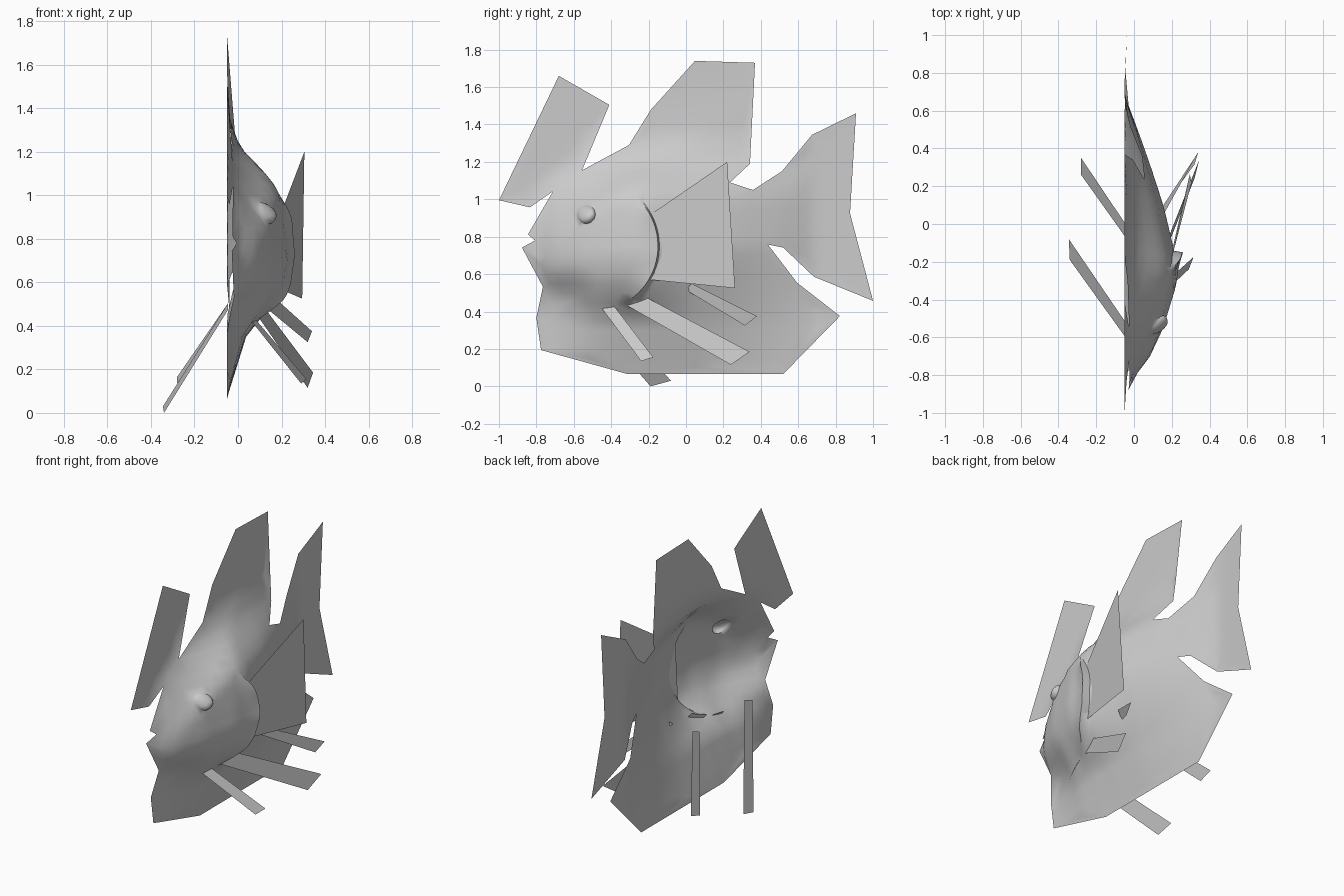
import bpy, bmesh, math
from mathutils import Vector
from mathutils.geometry import delaunay_2d_cdt, intersect_point_line

if "Cube" in bpy.data.objects:
    bpy.data.objects.remove(bpy.data.objects["Cube"])

grey = bpy.data.materials.new("plain grey")
grey.diffuse_color = (0.6, 0.6, 0.6, 1)
grey.use_nodes = True
grey.node_tree.nodes["Principled BSDF"].inputs["Base Color"].default_value = grey.diffuse_color


def add_object(name, verts, faces):
    mesh = bpy.data.meshes.new(name)
    mesh.from_pydata(verts, [], faces)
    mesh.materials.append(grey)
    obj = bpy.data.objects.new(name, mesh)
    bpy.context.collection.objects.link(obj)
    return obj


def clamp(t):
    return min(1.0, max(0.0, t))


def lerp_table(table, t):
    for (a, va), (b, vb) in zip(table, table[1:]):
        if t <= b:
            return va + (vb - va) * clamp((t - a) / (b - a))
    return table[-1][1]


# bulge of the flank along its length, and over its height at head and rear
LENGTH = [(-1, 0), (-.87, .03), (-.8, .06), (-.7, .135), (-.55, .205), (-.32, .275), (-.2, .28),
          (-.1, .255), (.1, .205), (.3, .14), (.5, .07), (.68, 0)]
UPPER = [(.82, .96), (.94, .9), (1.03, .83), (1.12, .57), (1.22, .25), (1.35, .07), (1.65, 0)]
HEAD = [(.07, 0), (.35, .3), (.45, .6), (.53, .81), (.6, .93), (.7, 1)] + UPPER
REAR = [(.07, 0), (.35, .38), (.53, .7), (.65, .89), (.75, 1)] + UPPER
GILL, GILL_R = Vector((-.5, .75)), .35
EYE, EYE_R = Vector((-.535, .92)), .05


def depth(y, z):
    p = Vector((y, z))
    rear = clamp((y + .25) / .3)
    x = lerp_table(LENGTH, y) * (lerp_table(HEAD, z) * (1 - rear) + lerp_table(REAR, z) * rear)
    brow = (1.043 + (y + .711) * .72 - z) * .81        # distance below the front fin root
    x *= clamp((brow + .08) / .3)
    chin = clamp((.62 - z) / .15)                      # throat thins towards the front edge
    x *= 1 - chin * (1 - clamp((y + .78) / .3))
    d = p - GILL
    a = math.degrees(math.atan2(d.y, d.x))
    if d.length <= GILL_R + .002 and -65 < a < 48:     # flared rear of the gill cover
        x += .045 * (d.length / GILL_R) ** 7 * clamp((a + 65) / 25) * clamp((48 - a) / 25)
    e = (p - EYE).length / EYE_R                       # eye swelling
    if e < 1:
        x += .035 * math.sqrt(1 - e * e)
    return x - .05 + .012 * clamp((y - .75) / .25)


# body with tail and unpaired fins: one open shell, outlined in side view
outline = [(-.68, 1.66), (-.41, 1.505), (-.556, 1.155), (-.305, 1.29), (-.187, 1.48),
           (.048, 1.74), (.369, 1.73), (.342, 1.19), (.235, 1.09), (.358, 1.05),
           (.513, 1.15), (.674, 1.345), (.909, 1.46), (.877, .925), (1, .457),
           (.684, .586), (.519, .742), (.438, .758), (.594, .554), (.823, .376),
           (.519, .065), (-.31, .065), (-.775, .194), (-.80, .366), (-.765, .532),
           (-.877, .742), (-.807, .78), (-.845, .812), (-.711, 1.043),
           (-.834, .957), (-1, .995)]
n = len(outline)
pts = [Vector(p) for p in outline]
edges = [(i, (i + 1) % n) for i in range(n)]


def near_outline(p):
    for i, j in edges[:n]:
        q, t = intersect_point_line(p, pts[i], pts[j])
        q = pts[i].lerp(pts[j], clamp(t))
        if (p - q.to_2d()).length < .018:
            return True
    return False


# gill edge: two close arcs make a crisp step
for r in (GILL_R, GILL_R + .008):
    start = len(pts)
    for i in range(25):
        a = math.radians(-65 + 113 * i / 24)
        pts.append(GILL + Vector((math.cos(a), math.sin(a))) * r)
    edges += [(start + i, start + i + 1) for i in range(24)]
# eye rings
pts.append(EYE.copy())
for k in (.4, .75, .93, 1.03):
    for i in range(12):
        a = math.tau * i / 12
        pts.append(EYE + Vector((math.cos(a), math.sin(a))) * EYE_R * k)
# inner points, kept clear of the outline, the gill edge and the eye
for i in range(-19, 20):
    for j in range(2, 35):
        p = Vector((i * .05 + (j % 2) * .025, j * .05))
        if (abs((p - GILL).length - GILL_R - .004) > .018
                and (p - EYE).length > EYE_R + .015 and not near_outline(p)):
            pts.append(p)
flat, _, tris, *_ = delaunay_2d_cdt(pts, edges, [list(range(n))], 1, 1e-5)
used = sorted({i for t in tris for i in t})
index = {old: new for new, old in enumerate(used)}
body = add_object("body_shell",
                  [(depth(*flat[i]), flat[i].x, flat[i].y) for i in used],
                  [[index[i] for i in t] for t in tris])
bm = bmesh.new()
bm.from_mesh(body.data)
for f in bm.faces:
    f.normal_update()
    if f.normal.x < 0:
        f.normal_flip()
bm.to_mesh(body.data)
bm.free()
bpy.context.view_layer.objects.active = body
body.select_set(True)
bpy.ops.object.shade_smooth_by_angle(angle=math.radians(55))

# flat paired fins, each a single thin quad
fins = {
    "side_fin": [(.2, -.18, .925), (.19, -.19, .57), (.295, .262, .525), (.305, .22, 1.2)],
    "front_belly_ray": [(.055, -.46, .43), (.29, -.24, .135), (.315, -.175, .155), (.08, -.385, .43)],
    "middle_belly_ray": [(.09, -.34, .446), (.32, .24, .115), (.345, .34, .185), (.12, -.23, .485)],
    "rear_belly_ray": [(.09, 0, .515), (.32, .315, .325), (.34, .38, .375), (.145, .03, .55)],
    "far_front_ray": [(-.045, -.6, .475), (-.34, -.19, 0), (-.345, -.08, .03), (-.045, -.52, .505)],
    "far_rear_ray": [(-.045, -.07, .475), (-.28, .26, .135), (-.28, .35, .165), (-.045, 0, .505)],
}
for name, corners in fins.items():
    add_object(name, corners, [(0, 1, 2, 3)])
